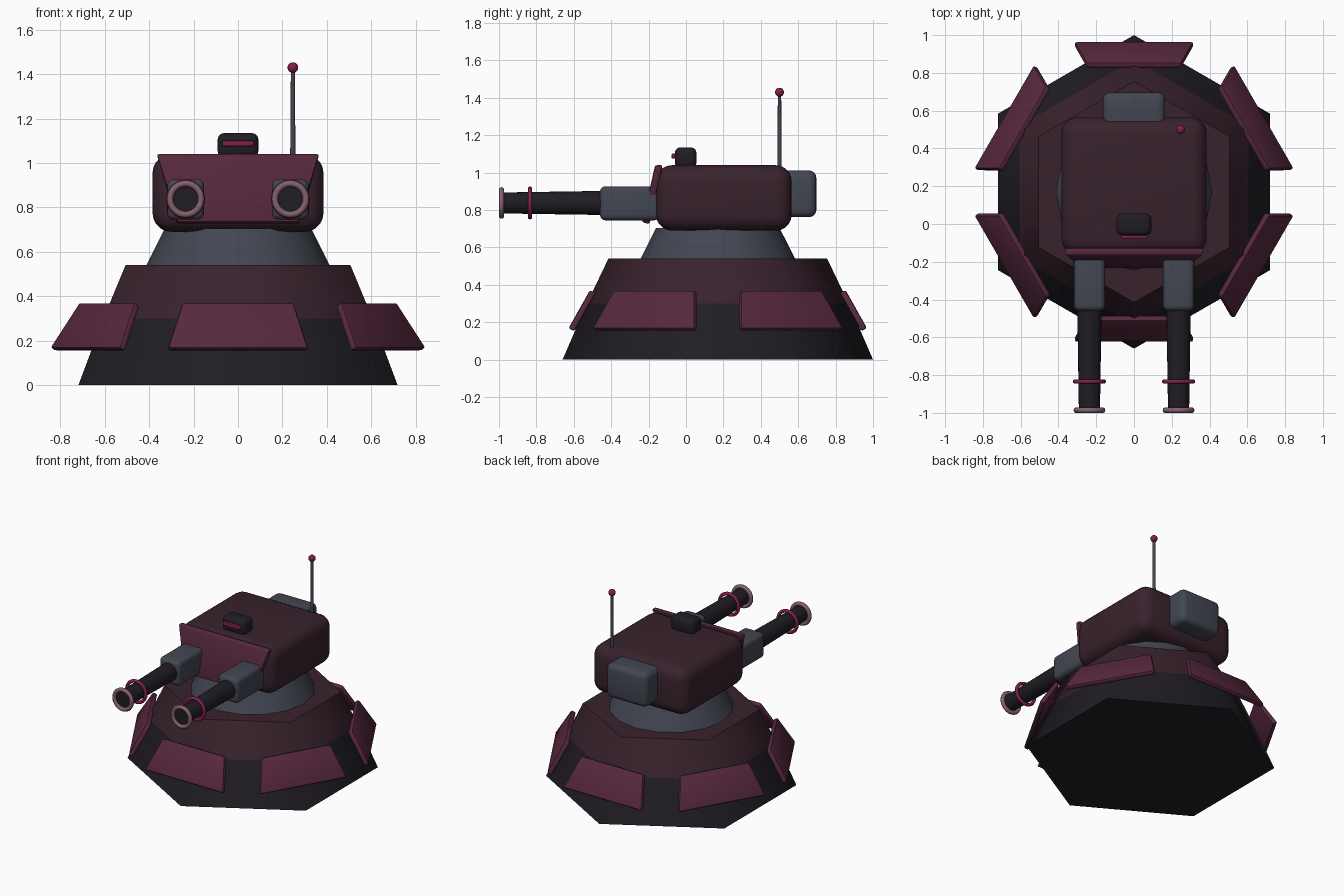
import bpy, math
from mathutils import Vector, Matrix

if "Cube" in bpy.data.objects:
    bpy.data.objects.remove(bpy.data.objects["Cube"])

CY = 0.17            # turret base axis
GX, GZ = 0.236, 0.838  # gun axis


def material(name, rgb):
    m = bpy.data.materials.new(name)
    m.diffuse_color = (*rgb, 1)
    m.use_nodes = True
    m.node_tree.nodes["Principled BSDF"].inputs["Base Color"].default_value = m.diffuse_color
    return m


DARK = material("charcoal", (0.014, 0.012, 0.017))
HULL = material("dark_plum", (0.040, 0.016, 0.026))
PLATE = material("plum", (0.095, 0.021, 0.048))
STEEL = material("steel", (0.055, 0.062, 0.083))
MUZZLE = material("dusty_rose", (0.23, 0.12, 0.15))
ACCENT = material("magenta", (0.22, 0.014, 0.07))


def finish(name, mat, bevel=0, segments=3, angle=40):
    o = bpy.context.object
    o.name = name
    o.data.materials.append(mat)
    bpy.ops.object.transform_apply(location=False, rotation=True, scale=True)
    if bevel:
        b = o.modifiers.new("bevel", 'BEVEL')
        b.width, b.segments = bevel, segments
        b.limit_method = 'NONE'
        bpy.ops.object.modifier_apply(modifier="bevel")
    bpy.ops.object.shade_smooth_by_angle(angle=math.radians(angle))
    return o


def box(name, lo, hi, mat, bevel, segments=4):
    lo, hi = Vector(lo), Vector(hi)
    bpy.ops.mesh.primitive_cube_add(size=1, location=(lo + hi) / 2)
    bpy.context.object.scale = hi - lo
    return finish(name, mat, bevel, segments)


def frustum(name, sides, r1, r2, z1, z2, mat, at=(0, CY), angle=60):
    bpy.ops.mesh.primitive_cone_add(vertices=sides, radius1=r1, radius2=r2, depth=z2 - z1,
                                    location=(*at, (z1 + z2) / 2))
    return finish(name, mat, angle=angle)


def barrel(name, x, r1, r2, y1, y2, mat):
    bpy.ops.mesh.primitive_cone_add(vertices=24, radius1=r1, radius2=r2, depth=y1 - y2,
                                    location=(x, (y1 + y2) / 2, GZ),
                                    rotation=(math.pi / 2, 0, 0))
    return finish(name, mat)


def ring(name, x, y, major, minor, mat):
    bpy.ops.mesh.primitive_torus_add(major_segments=32, minor_segments=10, major_radius=major,
                                     minor_radius=minor, location=(x, y, GZ),
                                     rotation=(math.pi / 2, 0, 0))
    return finish(name, mat, angle=80)


def slanted_plate(name, section, w_low, w_high, mat, bevel, turn=None):
    # section: (y, z) of outer low, outer high, inner high, inner low
    widths = (w_low, w_high, w_high, w_low)
    verts = [(s * w, y, z) for s in (-1, 1) for (y, z), w in zip(section, widths)]
    faces = [(3, 2, 1, 0), (4, 5, 6, 7)]
    faces += [(i, (i + 1) % 4, (i + 1) % 4 + 4, i + 4) for i in range(4)]
    me = bpy.data.meshes.new(name)
    me.from_pydata(verts, [], faces)
    if turn:
        me.transform(turn)
    o = bpy.data.objects.new(name, me)
    bpy.context.collection.objects.link(o)
    bpy.ops.object.select_all(action='DESELECT')
    o.select_set(True)
    bpy.context.view_layer.objects.active = o
    bpy.ops.object.mode_set(mode='EDIT')
    bpy.ops.mesh.select_all(action='SELECT')
    bpy.ops.mesh.normals_make_consistent(inside=False)
    bpy.ops.object.mode_set(mode='OBJECT')
    return finish(name, mat, bevel, 2)


# Hexagonal pedestal and round neck
frustum("base_lower", 6, 0.83, 0.70, 0, 0.30, DARK)
frustum("base_upper", 6, 0.70, 0.585, 0.30, 0.54, HULL)
frustum("neck", 16, 0.413, 0.33, 0.54, 0.705, STEEL)

# Six armour skirts over the pedestal corners
skirt = [(-0.798, 0.168), (-0.683, 0.373), (-0.652, 0.357), (-0.767, 0.152)]
for i in range(6):
    turn = Matrix.Translation((0, CY, 0)) @ Matrix.Rotation(i * math.pi / 3, 4, 'Z')
    slanted_plate(f"armour_skirt_{i + 1}", skirt, 0.316, 0.25, PLATE, 0.012, turn)

# Turret body, front shield and rear pack
box("turret_body", (-0.385, -0.16, 0.69), (0.385, 0.565, 1.04), HULL, 0.085, 5)
shield = [(-0.235, 0.735), (-0.165, 1.04), (-0.125, 1.04), (-0.195, 0.725)]
slanted_plate("front_shield", shield, 0.275, 0.366, PLATE, 0.01)
box("rear_pack", (-0.165, 0.50, 0.762), (0.165, 0.697, 1.012), STEEL, 0.04)

# Twin guns
for side, s in (("left", -1), ("right", 1)):
    x = s * GX
    box(f"{side}_gun_mantle", (x - 0.083, -0.46, 0.745), (x + 0.083, -0.14, 0.927), STEEL, 0.03)
    barrel(f"{side}_barrel", x, 0.065, 0.056, -0.40, -0.985, DARK)
    ring(f"{side}_barrel_band", x, -0.834, 0.076, 0.012, ACCENT)
    ring(f"{side}_muzzle_ring", x, -0.986, 0.070, 0.0145, MUZZLE)

# Roof sight with glowing slit
box("roof_sight", (-0.092, -0.06, 1.025), (0.092, 0.056, 1.135), DARK, 0.03)
box("sight_slit", (-0.072, -0.078, 1.075), (0.072, -0.05, 1.102), ACCENT, 0.008, 2)

# Antenna
frustum("antenna_mast", 12, 0.012, 0.009, 1.02, 1.42, STEEL, (0.247, 0.50))
bpy.ops.mesh.primitive_uv_sphere_add(segments=16, ring_count=10, radius=0.024,
                                     location=(0.247, 0.50, 1.43))
finish("antenna_tip", ACCENT)
